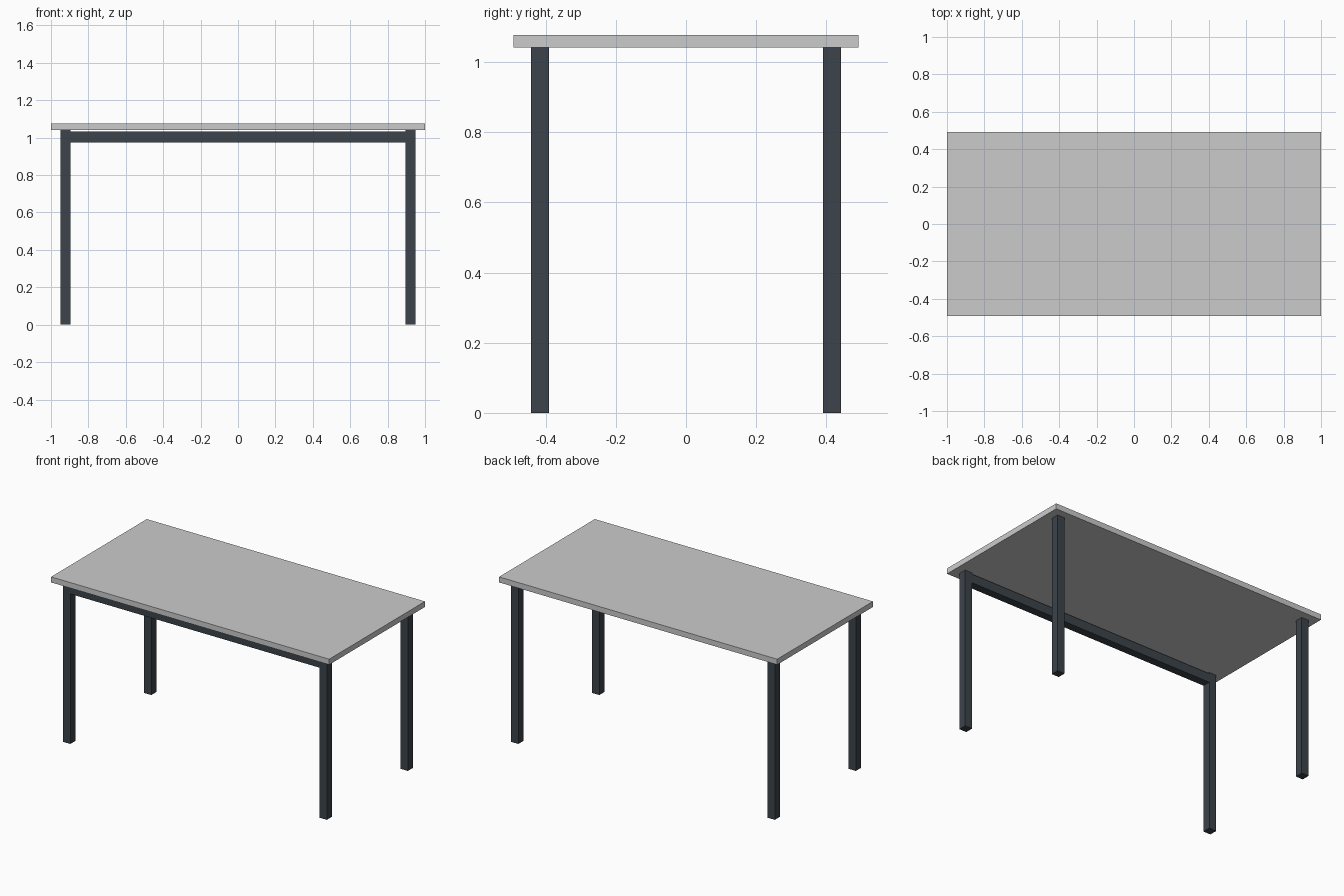
import bpy

if "Cube" in bpy.data.objects:
    bpy.data.objects.remove(bpy.data.objects["Cube"])

dark = bpy.data.materials.new("dark_metal")
dark.diffuse_color = (0.045, 0.056, 0.068, 1)
dark.use_nodes = True
dark.node_tree.nodes["Principled BSDF"].inputs["Base Color"].default_value = dark.diffuse_color


def box(name, center, size, material=None):
    bpy.ops.mesh.primitive_cube_add(size=1, location=center)
    ob = bpy.context.object
    ob.name = name
    ob.scale = size
    bpy.ops.object.transform_apply(location=False, rotation=False, scale=True)
    if material:
        ob.data.materials.append(material)
    return ob


LEG = 0.052
LEG_X, LEG_Y = 0.922, 0.416
TOP_Z0, TOP_Z1 = 1.041, 1.077

# Tabletop slab
box("tabletop", (0, 0, (TOP_Z0 + TOP_Z1) / 2), (2, 0.983, TOP_Z1 - TOP_Z0))

# Four square legs
for sx, side in ((-1, "left"), (1, "right")):
    for sy, end in ((-1, "front"), (1, "back")):
        box(f"{end}_{side}_leg", (sx * LEG_X, sy * LEG_Y, TOP_Z0 / 2),
            (LEG, LEG, TOP_Z0), dark)

# Single rail between the front legs, just below the top
box("front_rail", (0, -LEG_Y, 1.004), (2 * LEG_X - LEG, LEG, 0.058), dark)
